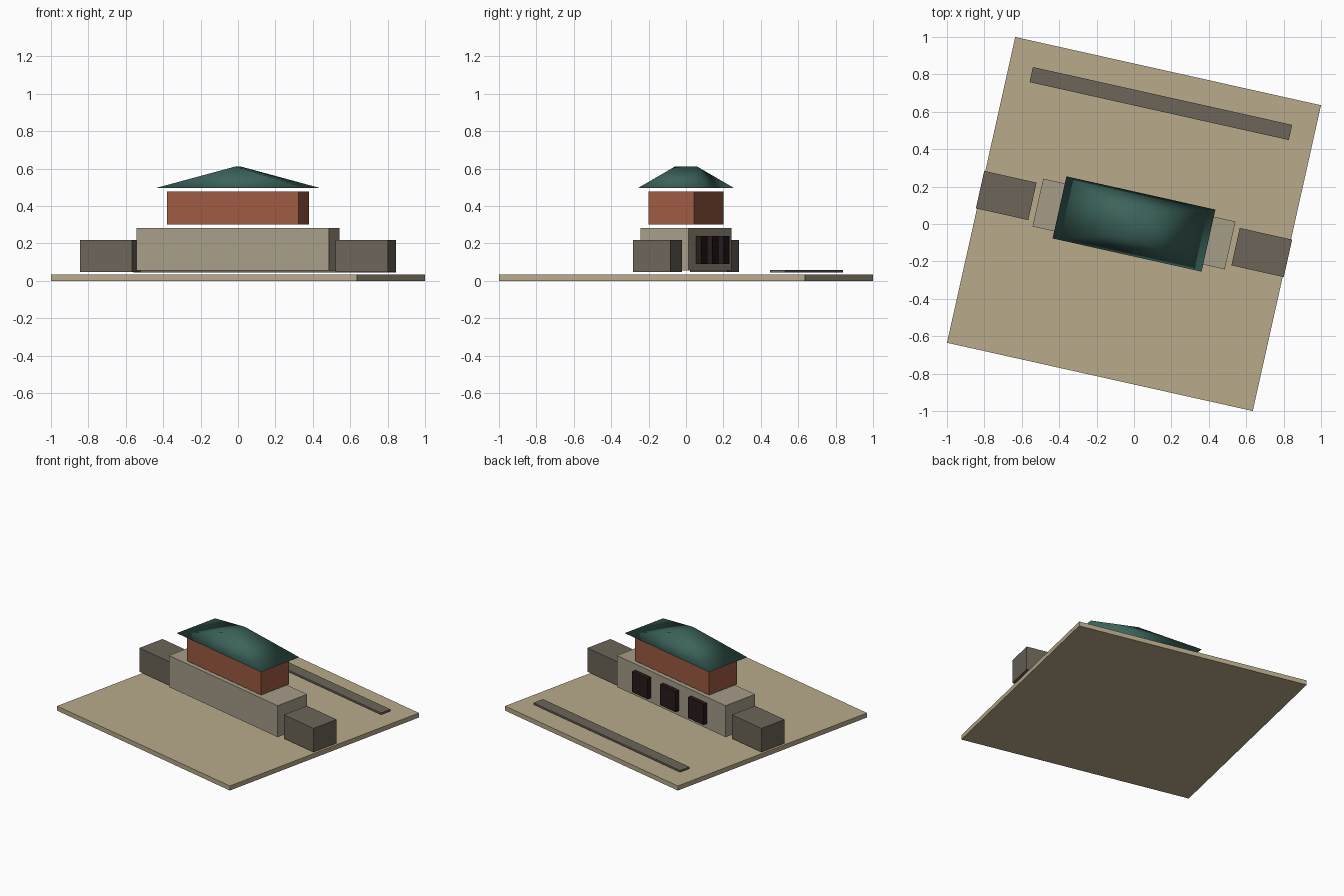
import bpy, bmesh
from math import radians
from mathutils import Matrix

if "Cube" in bpy.data.objects:
    bpy.data.objects.remove(bpy.data.objects["Cube"])

ROT = Matrix.Rotation(radians(-12.58), 4, 'Z')  # the whole site is turned


def material(name, rgb):
    m = bpy.data.materials.new(name)
    m.diffuse_color = (*rgb, 1)
    m.use_nodes = True
    m.node_tree.nodes["Principled BSDF"].inputs["Base Color"].default_value = m.diffuse_color
    return m


SAND = material("sand", (0.48, 0.40, 0.26))
STONE = material("stone", (0.38, 0.34, 0.25))
GREY = material("dark_stone", (0.15, 0.13, 0.10))
BRICK = material("brick", (0.34, 0.105, 0.055))
GREEN = material("green_tile", (0.045, 0.125, 0.105))
DARK = material("dark_wood", (0.02, 0.011, 0.009))


def add_object(name, bm, mat):
    bmesh.ops.recalc_face_normals(bm, faces=bm.faces)
    me = bpy.data.meshes.new(name)
    bm.to_mesh(me)
    bm.free()
    me.materials.append(mat)
    ob = bpy.data.objects.new(name, me)
    bpy.context.collection.objects.link(ob)
    ob.matrix_world = ROT
    return ob


def box(name, u, v, length, width, z0, z1, mat):
    """Box centred at (u, v) in the turned site frame, from z0 to z1."""
    bm = bmesh.new()
    m = Matrix.Translation((u, v, (z0 + z1) / 2)) @ Matrix.Diagonal((length, width, z1 - z0, 1))
    bmesh.ops.create_cube(bm, size=1, matrix=m)
    return add_object(name, bm, mat)


# Ground slab and path strip behind the building
box("ground_slab", 0, 0, 1.675, 1.675, 0, 0.033, SAND)
box("path_strip", 0, 0.66, 1.42, 0.083, 0.045, 0.058, GREY)

# Main hall, upper storey, and side wings
box("main_hall", 0, 0, 1.053, 0.262, 0.056, 0.283, STONE)
box("upper_storey", 0, 0, 0.72, 0.249, 0.30, 0.478, BRICK)
for side, s in (("left", -1), ("right", 1)):
    box(f"{side}_wing", s * 0.70, 0, 0.287, 0.205, 0.048, 0.219, GREY)

# Three doors standing proud of the back wall
for i in (-1, 0, 1):
    box(f"door_{i + 2}", i * 0.27, 0.141, 0.15, 0.04, 0.09, 0.24, DARK)

# Hipped roof with a short ridge running front to back, smooth shaded
bm = bmesh.new()
base = [bm.verts.new((x, y, 0.497)) for x, y in
        ((-0.408, -0.17), (0.408, -0.17), (0.408, 0.17), (-0.408, 0.17))]
front, back = [bm.verts.new((0, y, 0.611)) for y in (-0.06, 0.06)]
a, b, c, d = base
for f in ((d, c, b, a), (a, b, front), (b, c, back, front), (c, d, back), (d, a, front, back)):
    bm.faces.new(f).smooth = True
add_object("roof", bm, GREEN)
